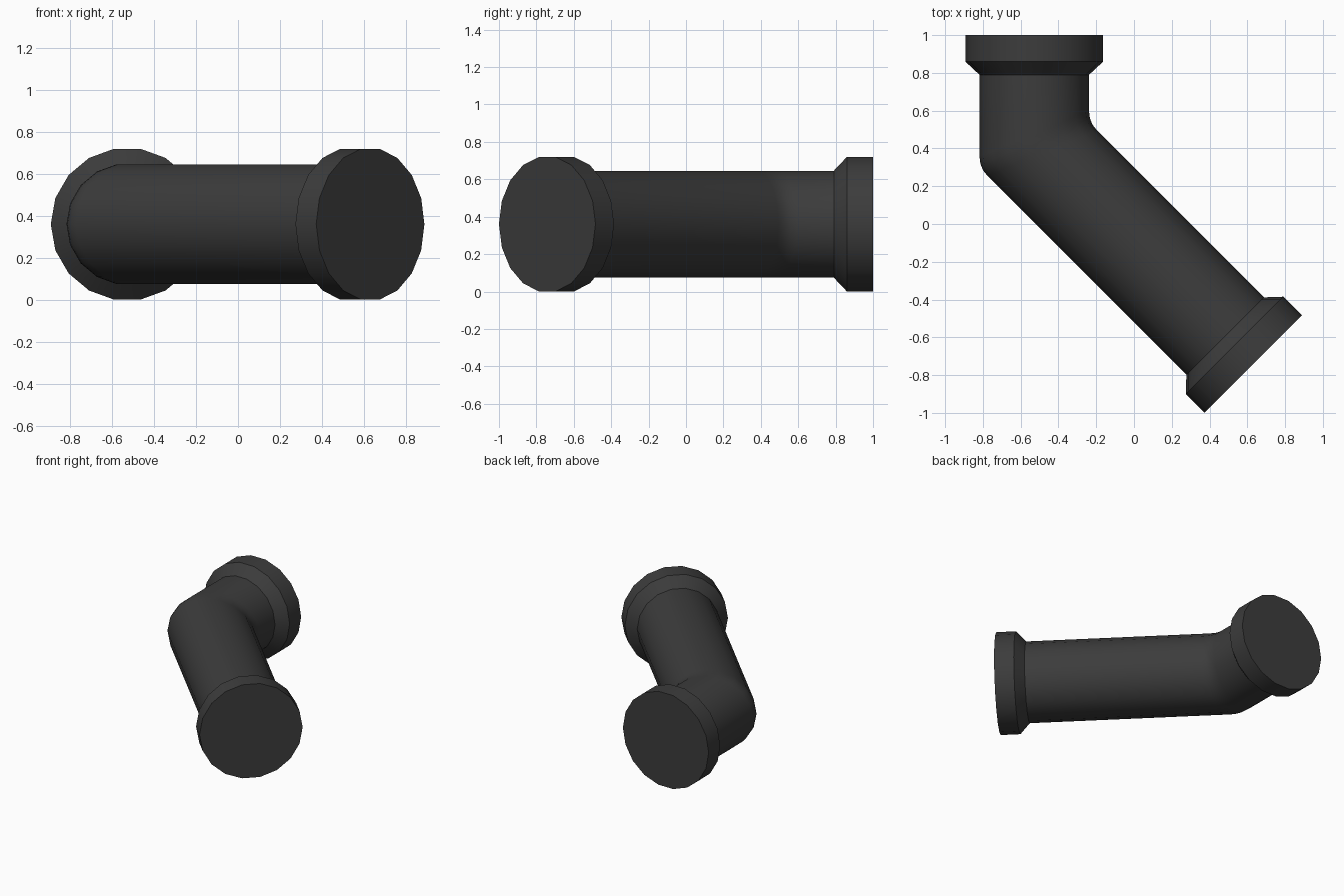
import bpy, bmesh, math
from mathutils import Vector

if "Cube" in bpy.data.objects:
    bpy.data.objects.remove(bpy.data.objects["Cube"])

N = 18                      # sides of the pipe
R, RF = 0.29, 0.365         # pipe and collar radii
COLLAR, CONE = 0.14, 0.21   # distances of collar steps from each end
ROUND = 0.06                # rounding length at the bend

end_a = Vector((-0.528, 1.0, 0.36))
end_b = Vector((0.631, -0.742, 0.36))
dir_a = Vector((0, 1, 0))                  # from the corner to end A
dir_b = Vector((1, -1, 0)).normalized()    # from the corner to end B
corner = Vector((end_a.x, end_b.x + end_b.y - end_a.x, 0.36))
up = Vector((0, 0, 1))


def circle(centre, side, radius):
    return [centre + side * radius * math.cos(2 * math.pi * i / N)
            + up * radius * math.sin(2 * math.pi * i / N) for i in range(N)]


def collar_rings(end, direction, side):
    steps = ((0, RF), (COLLAR, RF), (CONE, R))
    return [circle(end - direction * d, side, r) for d, r in steps]


side_a = Vector((1, 0, 0))
side_b = Vector((1, 1, 0)).normalized()

# mitred ring at the corner, rounded along the length of the pipe
miter = (side_a + side_b).normalized()
stretch = 1 / math.cos(math.radians(22.5))
bend = []
for k in range(4):
    t = k / 3
    ring = []
    for i in range(N):
        a = 2 * math.pi * i / N
        m = corner + miter * R * stretch * math.cos(a) + up * R * math.sin(a)
        ring.append(m + dir_a * ROUND * (1 - t) ** 2 + dir_b * ROUND * t ** 2)
    bend.append(ring)

rings = (collar_rings(end_a, dir_a, side_a) + bend
         + collar_rings(end_b, dir_b, side_b)[::-1])

# skin the rings and close both ends
bm = bmesh.new()
loops = [[bm.verts.new(p) for p in ring] for ring in rings]
for a, b in zip(loops, loops[1:]):
    for i in range(N):
        j = (i + 1) % N
        bm.faces.new((a[i], a[j], b[j], b[i]))
bm.faces.new(loops[0])
bm.faces.new(loops[-1])
bmesh.ops.recalc_face_normals(bm, faces=bm.faces)
mesh = bpy.data.meshes.new("pipe_elbow")
bm.to_mesh(mesh)
bm.free()

pipe = bpy.data.objects.new("pipe_elbow", mesh)
bpy.context.collection.objects.link(pipe)
mat = bpy.data.materials.new("dark_plastic")
mat.diffuse_color = (0.045, 0.045, 0.045, 1)
mat.use_nodes = True
mat.node_tree.nodes["Principled BSDF"].inputs["Base Color"].default_value = mat.diffuse_color
mesh.materials.append(mat)

bpy.context.view_layer.objects.active = pipe
pipe.select_set(True)
bpy.ops.object.shade_smooth_by_angle(angle=math.radians(30))
